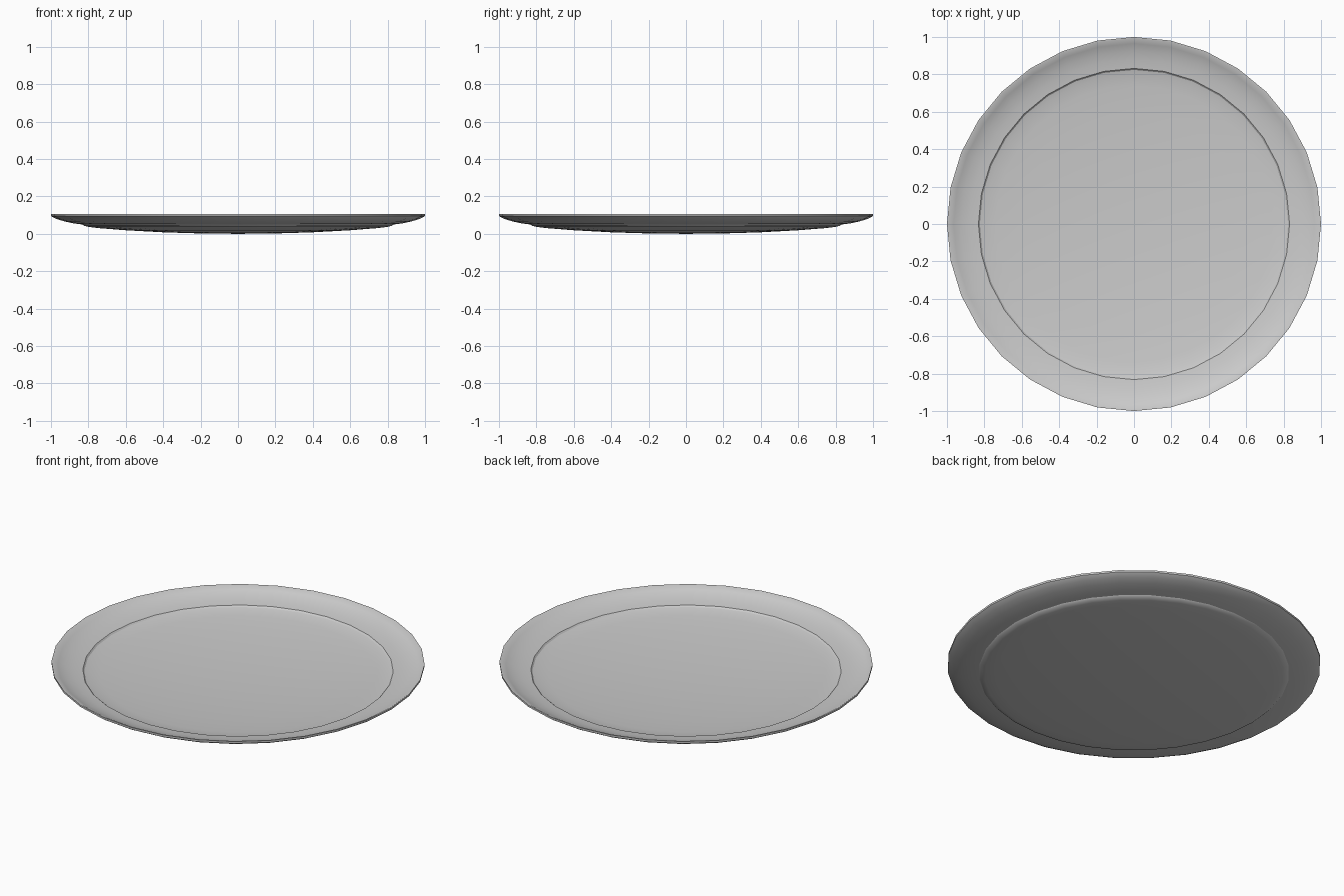
import bpy, bmesh
from math import radians

if "Cube" in bpy.data.objects:
    bpy.data.objects.remove(bpy.data.objects["Cube"])

SEGMENTS = 32


def lathe(name, profile):
    """Spin an (r, z) profile that starts and ends on the z axis."""
    bm = bmesh.new()
    verts = [bm.verts.new((r, 0, z)) for r, z in profile]
    edges = [bm.edges.new(pair) for pair in zip(verts, verts[1:])]
    bmesh.ops.spin(bm, geom=verts + edges, cent=(0, 0, 0), axis=(0, 0, 1),
                   angle=radians(360), steps=SEGMENTS, use_duplicate=False)
    bmesh.ops.remove_doubles(bm, verts=bm.verts, dist=0.0002)
    bmesh.ops.recalc_face_normals(bm, faces=bm.faces)
    mesh = bpy.data.meshes.new(name)
    bm.to_mesh(mesh)
    bm.free()
    obj = bpy.data.objects.new(name, mesh)
    bpy.context.collection.objects.link(obj)
    bpy.context.view_layer.objects.active = obj
    obj.select_set(True)
    bpy.ops.object.shade_smooth_by_angle(angle=radians(30))
    obj.select_set(False)
    return obj


# Underside: shallow dished well, small step, then the upswept rim
under = [(0, 0), (0.2, 0.002), (0.4, 0.008), (0.6, 0.019), (0.74, 0.030),
         (0.80, 0.037), (0.824, 0.043), (0.832, 0.050),
         (0.88, 0.056), (0.93, 0.067), (0.97, 0.079), (0.993, 0.091)]
# Thin lip
lip = [(1.0, 0.096), (1.0, 0.107), (0.992, 0.107)]
# Upper side follows the underside
upper = [(0.965, 0.092), (0.925, 0.078), (0.88, 0.067), (0.832, 0.061),
         (0.824, 0.053), (0.80, 0.047), (0.74, 0.040), (0.6, 0.029),
         (0.4, 0.018), (0.2, 0.012), (0, 0.010)]

lathe("plate", under + lip + upper)
